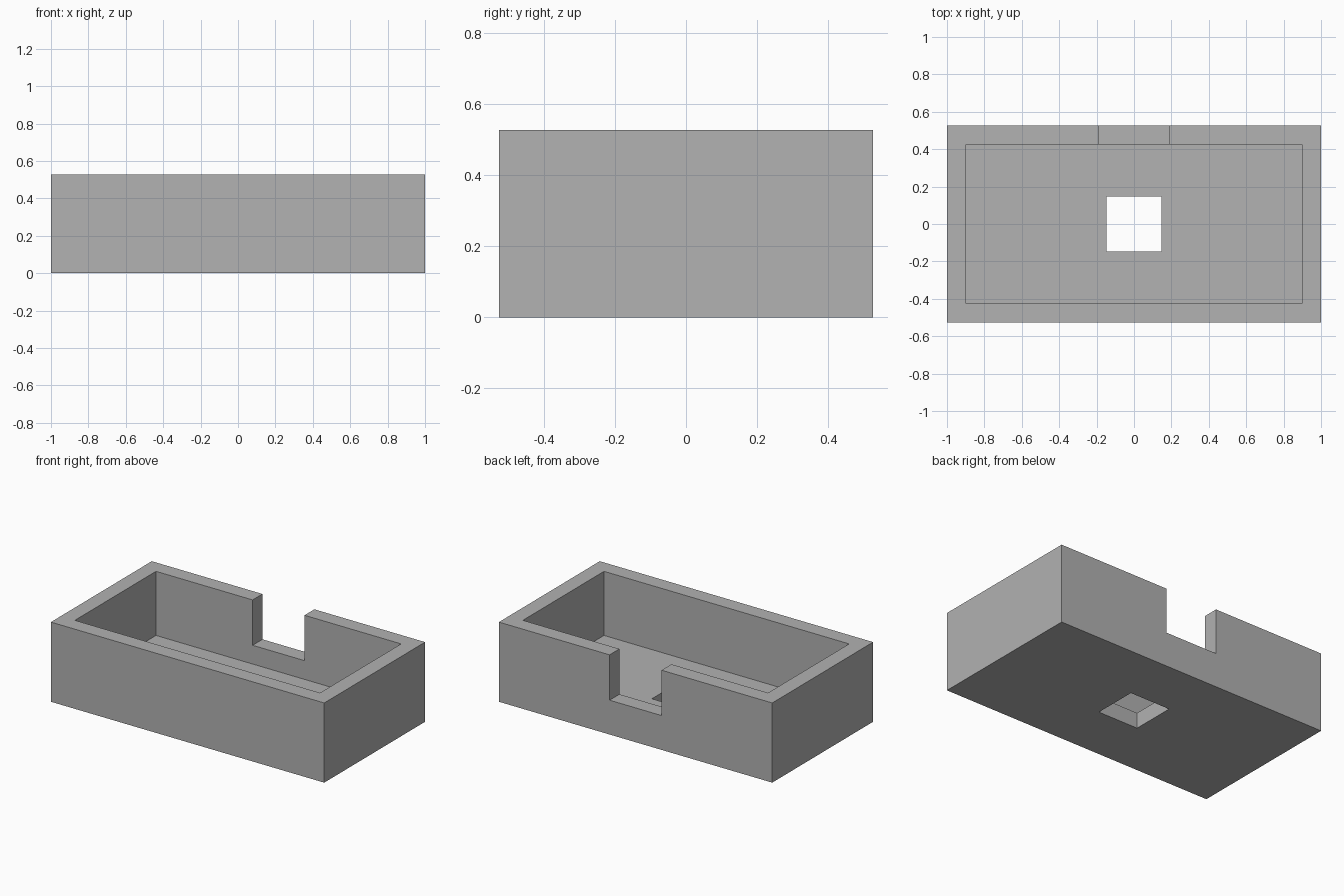
import bpy
import bmesh
from mathutils import Matrix, Vector

default_cube = bpy.data.objects.get("Cube")
if default_cube:
    bpy.data.objects.remove(default_cube, do_unlink=True)

HALF_X, HALF_Y, HEIGHT = 1.0, 0.527, 0.527
WALL = 0.103
NOTCH_HALF, NOTCH_BOTTOM = 0.19, 0.227
HOLE_HALF = 0.147

grey = bpy.data.materials.new("mid grey")
grey.use_nodes = True
colour = (0.445, 0.445, 0.445, 1)
grey.diffuse_color = colour
grey.node_tree.nodes["Principled BSDF"].inputs["Base Color"].default_value = colour


def box(name, low, high):
    """Make a box object between two opposite corners."""
    low, high = Vector(low), Vector(high)
    bm = bmesh.new()
    placement = Matrix.Translation((low + high) / 2) @ Matrix.Diagonal((high - low).to_4d())
    bmesh.ops.create_cube(bm, size=1, matrix=placement)
    mesh = bpy.data.meshes.new(name)
    bm.to_mesh(mesh)
    bm.free()
    mesh.materials.append(grey)
    obj = bpy.data.objects.new(name, mesh)
    bpy.context.collection.objects.link(obj)
    return obj


# Solid outer block
tray = box("open_tray", (-HALF_X, -HALF_Y, 0), (HALF_X, HALF_Y, HEIGHT))

# Interior, notch in the back wall, and square hole in the floor
inner_x, inner_y = HALF_X - WALL, HALF_Y - WALL
cutters = [
    box("interior_cutter", (-inner_x, -inner_y, WALL), (inner_x, inner_y, HEIGHT + 0.2)),
    box("back_notch_cutter", (-NOTCH_HALF, inner_y - 0.1, NOTCH_BOTTOM),
        (NOTCH_HALF, HALF_Y + 0.1, HEIGHT + 0.1)),
    box("floor_hole_cutter", (-HOLE_HALF, -HOLE_HALF, -0.1), (HOLE_HALF, HOLE_HALF, WALL + 0.1)),
]
for cutter in cutters:
    cut = tray.modifiers.new(cutter.name, 'BOOLEAN')
    cut.operation = 'DIFFERENCE'
    cut.solver = 'EXACT'
    cut.object = cutter

# Bake the cuts into the tray, then drop the cutters
bpy.context.view_layer.update()
evaluated = tray.evaluated_get(bpy.context.evaluated_depsgraph_get())
finished = bpy.data.meshes.new_from_object(evaluated)
tray.modifiers.clear()
tray.data = finished
for cutter in cutters:
    bpy.data.objects.remove(cutter, do_unlink=True)
